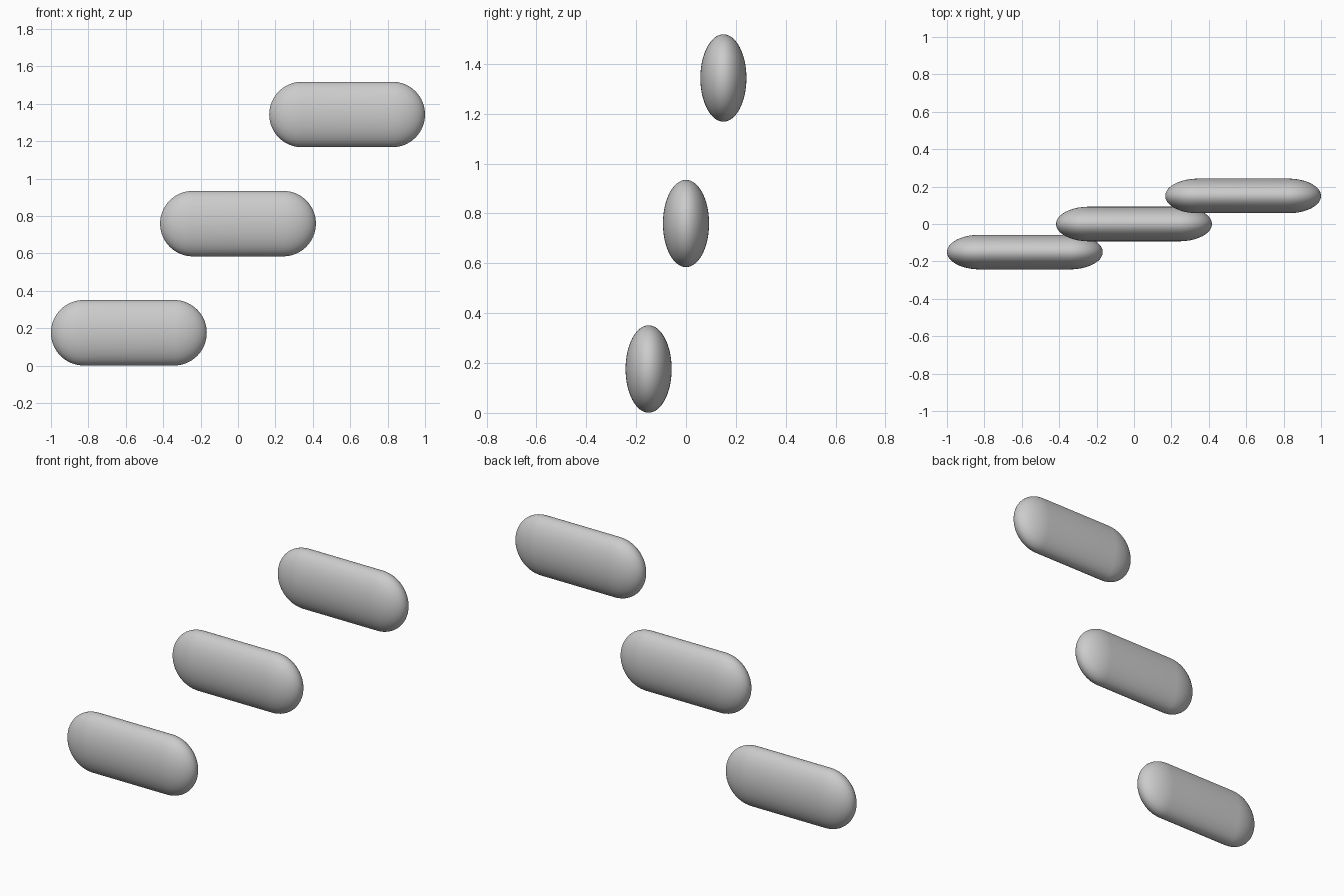
import bpy, bmesh
from math import pi, sin, cos

if "Cube" in bpy.data.objects:
    bpy.data.objects.remove(bpy.data.objects["Cube"])

R = 0.175        # cap radius (half height)
HALF = 0.2415    # half length of the straight middle
DEPTH = 0.0925   # half thickness in y
SEG, CAP = 64, 16


def capsule(name, loc):
    # flattened capsule lying along x, rings lathed around the x axis
    prof = [(-HALF - R * cos(a), R * sin(a))
            for a in (pi / 2 * i / CAP for i in range(1, CAP + 1))]
    prof += [(-x, r) for x, r in reversed(prof)]
    bm = bmesh.new()
    rings = [[bm.verts.new((x, DEPTH / R * r * cos(2 * pi * j / SEG), r * sin(2 * pi * j / SEG)))
              for j in range(SEG)] for x, r in prof]
    for a, b in zip(rings, rings[1:]):
        for j in range(SEG):
            k = (j + 1) % SEG
            bm.faces.new((a[j], a[k], b[k], b[j]))
    for ring, x in ((rings[0], -HALF - R), (rings[-1], HALF + R)):
        tip = bm.verts.new((x, 0, 0))
        for j in range(SEG):
            bm.faces.new((ring[j], ring[(j + 1) % SEG], tip))
    bmesh.ops.recalc_face_normals(bm, faces=bm.faces)
    for f in bm.faces:
        f.smooth = True
    me = bpy.data.meshes.new(name)
    bm.to_mesh(me)
    bm.free()
    ob = bpy.data.objects.new(name, me)
    ob.location = loc
    bpy.context.collection.objects.link(ob)


# three identical bars rising diagonally
for i, name in enumerate(("lower_bar", "middle_bar", "upper_bar")):
    capsule(name, (0.5835 * (i - 1), 0.15 * (i - 1), R + 0.001 + 0.5835 * i))
